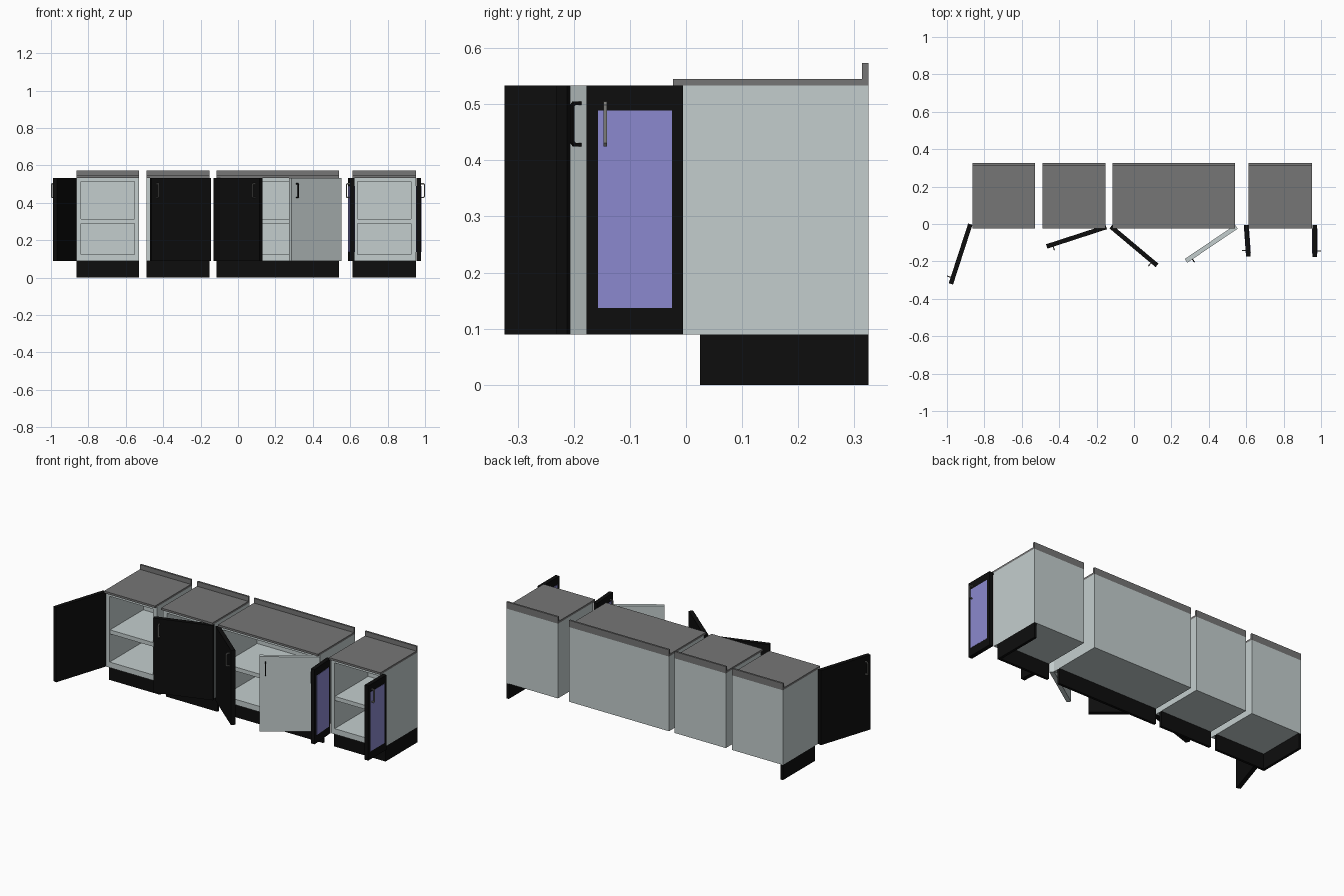
import bpy, bmesh, math
from mathutils import Matrix

if "Cube" in bpy.data.objects:
    bpy.data.objects.remove(bpy.data.objects["Cube"])


def material(name, rgb):
    m = bpy.data.materials.new(name)
    m.diffuse_color = (*rgb, 1.0)
    m.use_nodes = True
    m.node_tree.nodes["Principled BSDF"].inputs["Base Color"].default_value = m.diffuse_color
    return m


PALE = material("pale_grey_panel", (0.55, 0.615, 0.615))
STONE = material("dark_grey_counter", (0.18, 0.18, 0.18))
BLACK = material("black_panel", (0.004, 0.004, 0.004))
GLASS = material("violet_glass", (0.26, 0.25, 0.62))
METAL = material("grey_handle", (0.2, 0.2, 0.19))


def finish(bm, name, mat, loc=(0, 0, 0), rot=0.0):
    bmesh.ops.recalc_face_normals(bm, faces=bm.faces)
    me = bpy.data.meshes.new(name)
    bm.to_mesh(me)
    bm.free()
    me.materials.append(mat)
    ob = bpy.data.objects.new(name, me)
    ob.location = loc
    ob.rotation_euler[2] = rot
    bpy.context.collection.objects.link(ob)
    return ob


def boxes(name, mat, spans, loc=(0, 0, 0), rot=0.0):
    """One object from boxes given as (x0, x1, y0, y1, z0, z1)."""
    bm = bmesh.new()
    for x0, x1, y0, y1, z0, z1 in spans:
        size = Matrix.Diagonal((abs(x1 - x0), abs(y1 - y0), abs(z1 - z0), 1))
        mid = Matrix.Translation(((x0 + x1) / 2, (y0 + y1) / 2, (z0 + z1) / 2))
        bmesh.ops.create_cube(bm, size=1, matrix=mid @ size)
    return finish(bm, name, mat, loc, rot)


FRONT, BACK = -0.005, 0.325
BASE, TOP = 0.09, 0.533
DOOR_T = 0.024


def cabinet(name, x0, x1, end_board=0):
    s = 0.025
    # carcass: sides, back, bottom, top and one shelf
    boxes(name + "_carcass", PALE, [
        (x0, x0 + s, FRONT, BACK, BASE, TOP),
        (x1 - s, x1, FRONT, BACK, BASE, TOP),
        (x0 + s, x1 - s, BACK - 0.015, BACK, BASE, TOP),
        (x0 + s, x1 - s, FRONT, BACK - 0.015, BASE, 0.123),
        (x0 + s, x1 - s, FRONT, BACK - 0.015, 0.513, TOP),
        (x0 + s, x1 - s, FRONT + 0.003, BACK - 0.015, 0.289, 0.313)])
    # worktop with a raised back lip
    boxes(name + "_counter", STONE, [
        (x0, x1, -0.023, BACK, TOP, 0.545),
        (x0, x1, 0.314, BACK, 0.545, 0.573)])
    # plinth board, with a return on the exposed end of the run
    plinth = [(x0, x1, 0.025, 0.04, 0, BASE)]
    if end_board < 0:
        plinth.append((x0, x0 + 0.015, 0.04, BACK, 0, BASE))
    if end_board > 0:
        plinth.append((x1 - 0.015, x1, 0.04, BACK, 0, BASE))
    boxes(name + "_plinth", BLACK, plinth)


def handle(name, mat, x, loc, rot):
    # C-shaped pull, extruded across the door
    prof = [(0, .505), (-.015, .505), (-.02, .499), (-.02, .431), (-.015, .425), (0, .425),
            (0, .431), (-.012, .431), (-.0145, .434), (-.0145, .496), (-.012, .499), (0, .499)]
    bm = bmesh.new()
    f = bm.faces.new([bm.verts.new((x - 0.003, y - DOOR_T, z)) for y, z in prof])
    r = bmesh.ops.extrude_face_region(bm, geom=[f])
    bmesh.ops.translate(bm, vec=(0.006, 0, 0),
                        verts=[v for v in r["geom"] if isinstance(v, bmesh.types.BMVert)])
    finish(bm, name, mat, loc, rot)


def door(name, hinge_x, side, length, angle, mat=BLACK, pull=METAL, glazed=False):
    """side = 1 hinges on the left, -1 on the right; angle is the opening in degrees."""
    loc, rot = (hinge_x, FRONT, 0), -side * math.radians(angle)
    L, t = side * length, DOOR_T
    if glazed:
        a, b, lo, hi = side * 0.02, side * (length - 0.02), 0.137, 0.489
        boxes(name + "_frame", mat, [
            (0, a, -t, 0, BASE, TOP), (b, L, -t, 0, BASE, TOP),
            (a, b, -t, 0, BASE, lo), (a, b, -t, 0, hi, TOP)], loc, rot)
        boxes(name + "_glass", GLASS, [(a, b, -t - 0.001, 0.002, lo, hi)], loc, rot)
    else:
        boxes(name, mat, [(0, L, -t, 0, BASE, TOP)], loc, rot)
    handle(name + "_handle", pull, side * (length - 0.033), loc, rot)


# four cabinets in a row
cabinet("left_cabinet", -0.864, -0.529, end_board=-1)
cabinet("second_cabinet", -0.489, -0.152)
cabinet("wide_cabinet", -0.116, 0.541)
cabinet("right_cabinet", 0.613, 0.951, end_board=1)

# doors standing open at different angles
door("left_door", -0.864, 1, 0.335, 108)
door("second_door", -0.152, -1, 0.335, 18)
door("wide_left_door", -0.116, 1, 0.322, 40)
door("wide_right_door", 0.541, -1, 0.325, 34, mat=PALE, pull=BLACK)
door("glazed_left_door", 0.612, 1, 0.168, 86, glazed=True)
door("glazed_right_door", 0.955, -1, 0.172, 90, glazed=True)
